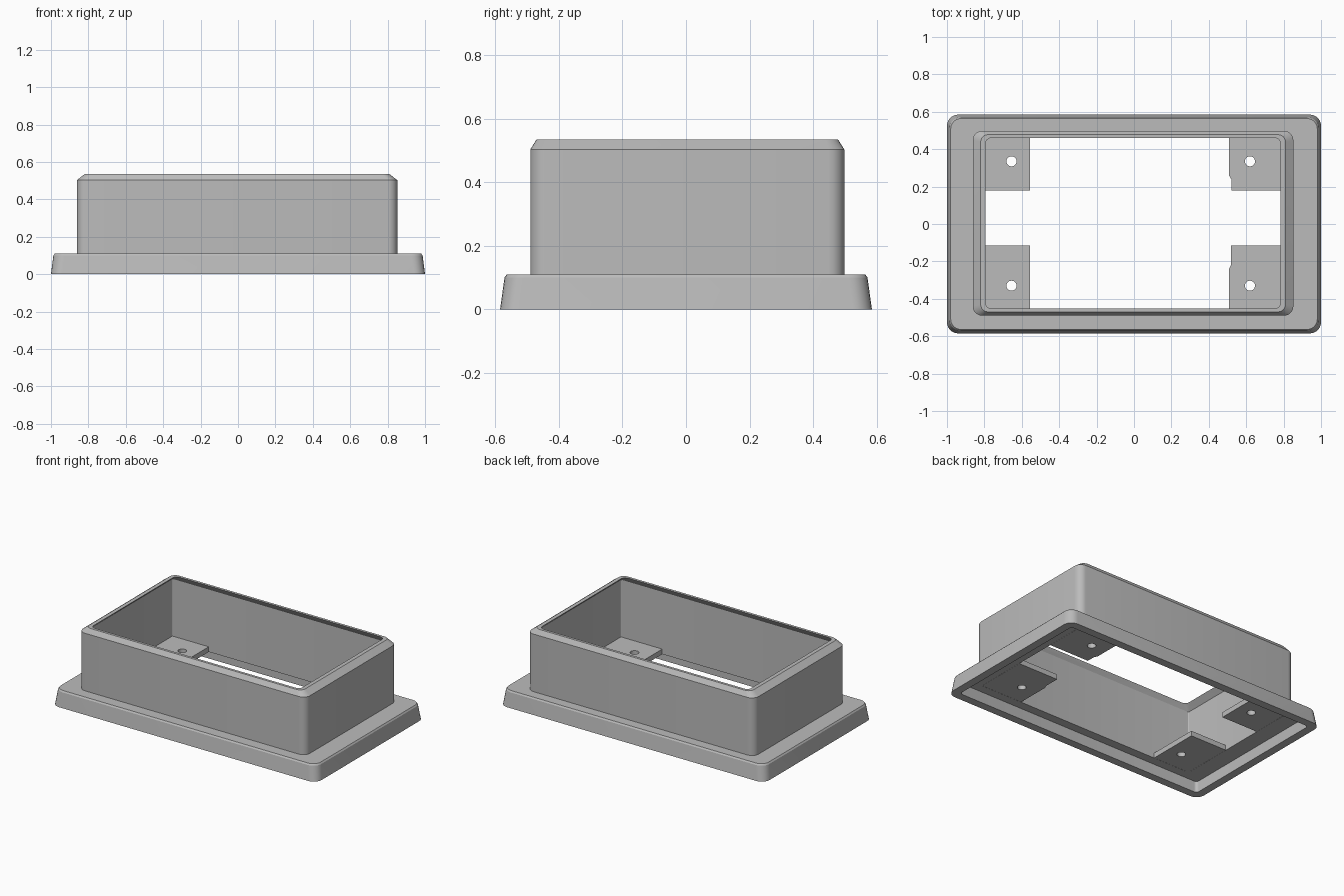
import bpy, bmesh, math
from mathutils import Vector

cube = bpy.data.objects.get("Cube")
if cube:
    bpy.data.objects.remove(cube)

grey = bpy.data.materials.new("plain grey")
grey.use_nodes = True
grey.diffuse_color = (0.5, 0.5, 0.5, 1)
grey.node_tree.nodes["Principled BSDF"].inputs["Base Color"].default_value = (0.5, 0.5, 0.5, 1)


def finish(bm, name, smooth=False):
    bmesh.ops.recalc_face_normals(bm, faces=bm.faces)
    mesh = bpy.data.meshes.new(name)
    bm.to_mesh(mesh)
    bm.free()
    mesh.materials.append(grey)
    ob = bpy.data.objects.new(name, mesh)
    bpy.context.collection.objects.link(ob)
    if smooth:
        bpy.ops.object.select_all(action='DESELECT')
        ob.select_set(True)
        bpy.context.view_layer.objects.active = ob
        bpy.ops.object.shade_smooth_by_angle(angle=math.radians(25))
    return ob


def rounded_loop(bm, hx, hy, z, r, cx, cy, steps=6):
    """Ring of vertices around a rectangle with rounded corners."""
    verts = []
    for k, (sx, sy) in enumerate([(1, 1), (-1, 1), (-1, -1), (1, -1)]):
        for i in range(steps + 1):
            a = math.pi / 2 * (k + i / steps)
            verts.append(bm.verts.new((cx + sx * (hx - r) + r * math.cos(a),
                                       cy + sy * (hy - r) + r * math.sin(a), z)))
    return verts


# Frame: one closed wall section swept around the rectangle
OUT = (0, 0)
BODY = (-0.005, 0.004)
section = [  # half width, half depth, height, corner radius, centre
    (1.0, 0.585, 0, 0.06, OUT),
    (0.987, 0.571, 0.10, 0.06, OUT),
    (0.98, 0.564, 0.11, 0.055, OUT),
    (0.857, 0.494, 0.11, 0.05, BODY),
    (0.857, 0.494, 0.503, 0.05, BODY),
    (0.815, 0.474, 0.535, 0.04, BODY),
    (0.788, 0.456, 0.535, 0.03, BODY),
    (0.825, 0.474, 0.50, 0.006, BODY),
    (0.825, 0.474, 0.075, 0.006, BODY),
    (0.945, 0.53, 0.075, 0.02, OUT),
    (0.945, 0.53, 0, 0.02, OUT),
]
bm = bmesh.new()
rings = [rounded_loop(bm, hx, hy, z, r, *c) for hx, hy, z, r, c in section]
for a, b in zip(rings, rings[1:] + rings[:1]):
    n = len(a)
    for i in range(n):
        j = (i + 1) % n
        bm.faces.new((a[i], a[j], b[j], b[i]))
finish(bm, "flanged_frame", smooth=True)


# Corner mounting tabs, each a flat plate with a screw hole
def tab(name, outline, hole, radius=0.027, low=0.075, high=0.11):
    bm = bmesh.new()
    circle = [(hole[0] + radius * math.cos(math.tau * i / 24),
               hole[1] + radius * math.sin(math.tau * i / 24)) for i in range(24)]
    edges = []
    for loop in (outline, circle):
        vs = [bm.verts.new((x, y, low)) for x, y in loop]
        edges += [bm.edges.new((vs[i - 1], vs[i])) for i in range(len(vs))]
    bmesh.ops.triangle_fill(bm, edges=edges, use_beauty=True, normal=Vector((0, 0, -1)))
    geo = bmesh.ops.extrude_face_region(bm, geom=bm.faces[:], use_keep_orig=True)["geom"]
    bmesh.ops.translate(bm, verts=[v for v in geo if isinstance(v, bmesh.types.BMVert)],
                        vec=(0, 0, high - low))
    finish(bm, name)


for label, wall, edge, hole_y in (("back", 0.477, 0.18, 0.335), ("front", -0.469, -0.115, -0.33)):
    # Right tabs are plain rectangles
    tab(label + "_right_tab",
        [(-0.829, wall), (-0.829, edge), (-0.555, edge), (-0.555, wall)], (-0.655, hole_y))
    # Left tabs have a shallow step on the inner edge
    step = 0.25 if wall > 0 else -0.23
    tab(label + "_left_tab",
        [(0.819, wall), (0.819, edge), (0.52, edge), (0.52, step - 0.01),
         (0.508, step + 0.01), (0.508, wall)] if wall > 0 else
        [(0.819, wall), (0.819, edge), (0.518, edge), (0.518, step + 0.01),
         (0.508, step - 0.01), (0.508, wall)], (0.62, hole_y))
